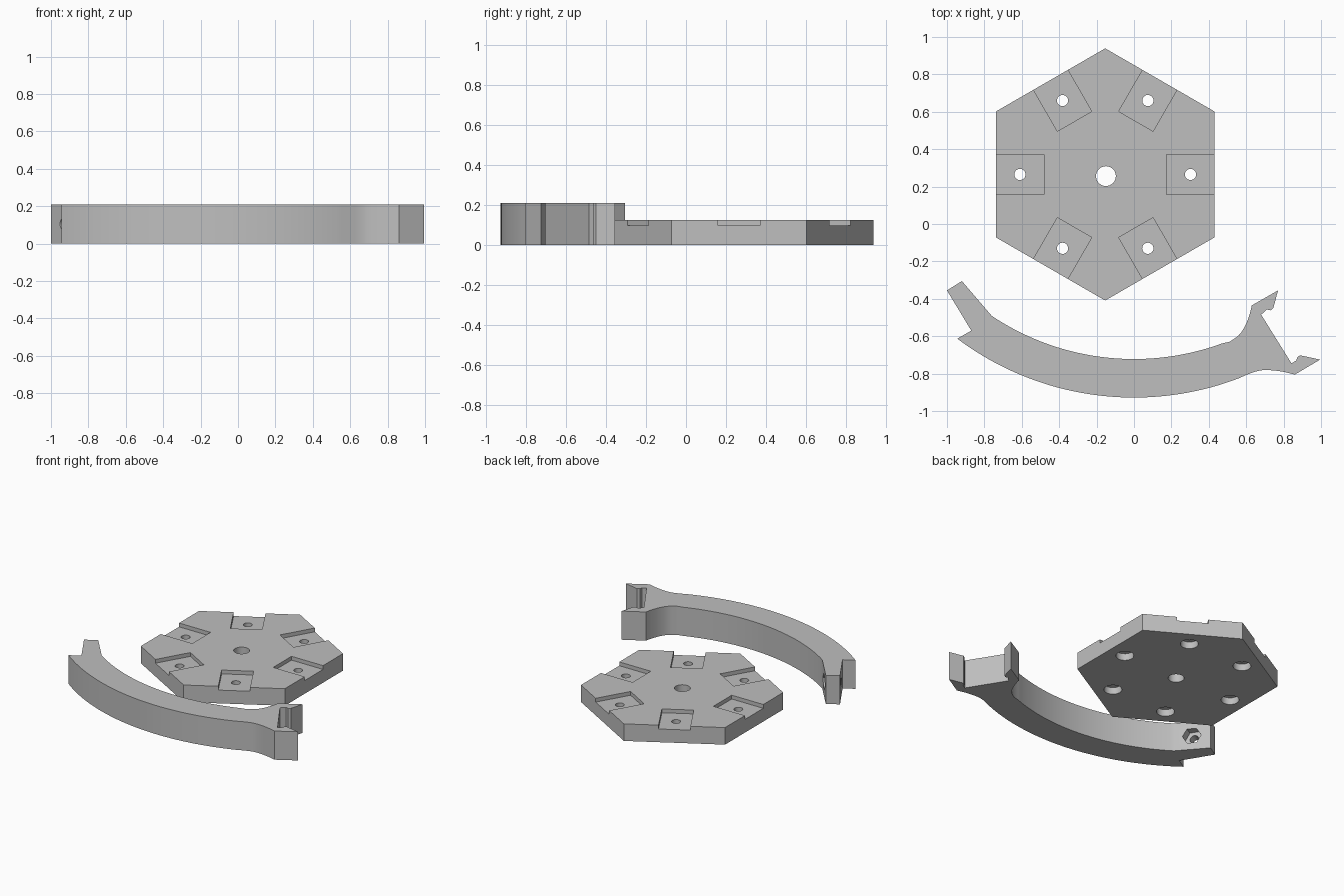
import bpy
import bmesh
from math import sin, cos, asin, pi, radians
from mathutils import Matrix, Vector

cube = bpy.data.objects.get("Cube")
if cube:
    bpy.data.objects.remove(cube, do_unlink=True)

grey = bpy.data.materials.new("plain grey")
grey.use_nodes = True
COLOUR = (0.52, 0.52, 0.52, 1)
grey.diffuse_color = COLOUR
grey.node_tree.nodes["Principled BSDF"].inputs["Base Color"].default_value = COLOUR


def prism(name, outline, height):
    """Extrude a flat outline upward from z = 0."""
    bm = bmesh.new()
    face = bm.faces.new([bm.verts.new((x, y, 0)) for x, y in outline])
    up = bmesh.ops.extrude_face_region(bm, geom=[face])["geom"]
    verts = [v for v in up if isinstance(v, bmesh.types.BMVert)]
    bmesh.ops.translate(bm, verts=verts, vec=(0, 0, height))
    bmesh.ops.recalc_face_normals(bm, faces=bm.faces)
    mesh = bpy.data.meshes.new(name)
    bm.to_mesh(mesh)
    bm.free()
    obj = bpy.data.objects.new(name, mesh)
    bpy.context.collection.objects.link(obj)
    mesh.materials.append(grey)
    return obj


def ring(radius, sides, turn=0.0):
    return [(radius * cos(turn + 2 * pi * i / sides),
             radius * sin(turn + 2 * pi * i / sides)) for i in range(sides)]


def cut(target, outline, height, matrix):
    """Subtract a prism placed by a matrix."""
    cutter = prism("cutter", outline, height)
    cutter.hide_render = True
    cutter.matrix_world = matrix
    bpy.context.view_layer.objects.active = target
    mod = target.modifiers.new("cut", "BOOLEAN")
    mod.object = cutter
    mod.solver = "EXACT"
    bpy.ops.object.modifier_apply(modifier=mod.name)
    bpy.data.objects.remove(cutter, do_unlink=True)


def smooth(obj):
    bpy.ops.object.select_all(action="DESELECT")
    obj.select_set(True)
    bpy.context.view_layer.objects.active = obj
    bpy.ops.object.shade_smooth_by_angle(angle=radians(25))


def move(x, y, z):
    return Matrix.Translation((x, y, z))


# Hexagonal plate with a central hole and six slotted bolt seats
CX, CY, THICK = -0.154, 0.265, 0.125
plate = prism("hex_plate", [(x + CX, y + CY) for x, y in ring(0.674, 6, pi / 2)], THICK)
cut(plate, ring(0.053, 32), 0.3, move(-0.15, 0.256, -0.1))
slot = [(0.328, -0.106), (0.7, -0.106), (0.7, 0.106), (0.328, 0.106)]
for i in range(6):
    turn = move(CX, CY, 0) @ Matrix.Rotation(i * pi / 3, 4, "Z")
    cut(plate, slot, 0.1, turn @ move(0, 0, 0.097))
    cut(plate, ring(0.03, 24), 0.3, turn @ move(0.456, 0, -0.1))
    cut(plate, ring(0.06, 24), 0.15, turn @ move(0.456, 0, -0.1))
smooth(plate)


# Curved arm: two concentric arcs, a stepped end and a clamping jaw
ARC_Y = 0.647


def arc(radius, x0, x1, steps=40):
    a0, a1 = asin(x0 / radius), asin(x1 / radius)
    angles = [a0 + (a1 - a0) * i / steps for i in range(steps + 1)]
    return [(radius * sin(a), ARC_Y - radius * cos(a)) for a in angles]


def curve(points, steps=5):
    """Smooth path through the points (Catmull-Rom)."""
    p = [Vector(q) for q in points]
    p = [2 * p[0] - p[1]] + p + [2 * p[-1] - p[-2]]
    path = []
    for a, b, c, d in zip(p, p[1:], p[2:], p[3:]):
        for i in range(steps):
            t = i / steps
            q = b + (c - a) * t / 2 + (2 * a - 5 * b + 4 * c - d) * t * t / 2
            path.append(tuple(q + (3 * b - a - 3 * c + d) * t ** 3 / 2))
    return path + [tuple(p[-2])]


outer = arc(1.575, -0.945, 0.56)
outer_flare = curve([(0.6, -0.807), (0.65, -0.789), (0.7, -0.781), (0.78, -0.787), (0.86, -0.805)])
lower_hook = [(0.995, -0.725), (0.888, -0.702), (0.872, -0.713), (0.868, -0.73), (0.842, -0.745)]
upper_hook = [(0.68, -0.485), (0.71, -0.457), (0.73, -0.462), (0.745, -0.45), (0.77, -0.355)]
inner_flare = curve([(0.63, -0.435), (0.618, -0.483), (0.595, -0.543), (0.56, -0.595), (0.51, -0.63)])
inner = arc(1.369, 0.47, -0.76)
stepped_end = [(-0.92, -0.305), (-1.0, -0.355), (-0.87, -0.57)]
arm = prism("curved_arm", outer + outer_flare + lower_hook + upper_hook
            + inner_flare + inner + stepped_end, 0.21)

# Bolt hole and hexagonal nut pocket through the stepped end
axis = Vector((0.856, 0.517, 0))
aim = axis.to_track_quat("Z", "Y").to_matrix().to_4x4()
start = move(-0.84, -0.403, 0.105) @ aim
cut(arm, ring(0.03, 24), 0.4, start @ move(0, 0, -0.2))
cut(arm, ring(0.062, 6), 0.2, start @ move(0, 0, -0.05))
smooth(arm)
